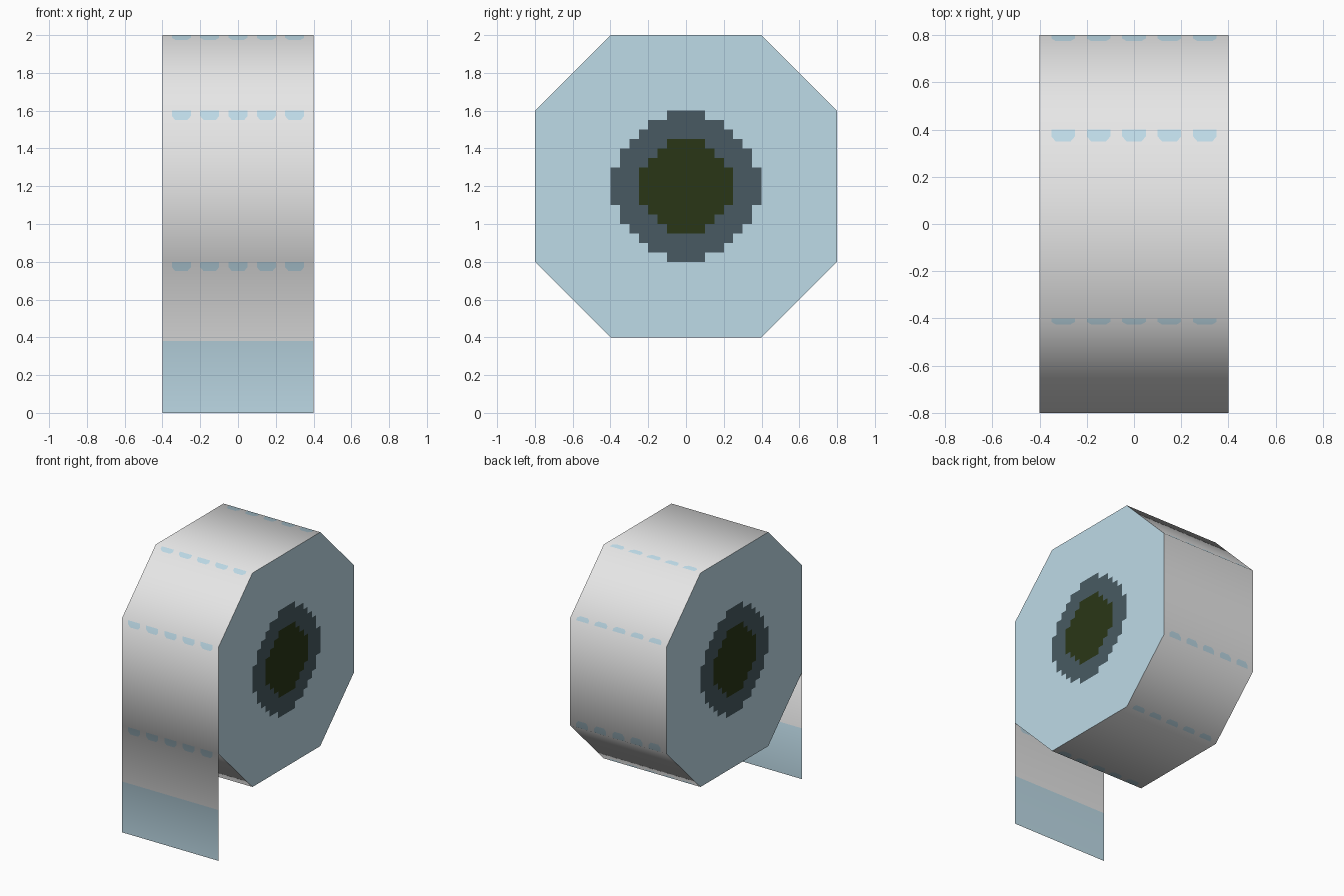
import bpy
from mathutils import Vector

if "Cube" in bpy.data.objects:
    bpy.data.objects.remove(bpy.data.objects["Cube"])

HALF, CZ = 0.4, 1.2


def material(name, rgb):
    m = bpy.data.materials.new(name)
    m.diffuse_color = (*rgb, 1)
    m.use_nodes = True
    m.node_tree.nodes["Principled BSDF"].inputs["Base Color"].default_value = m.diffuse_color
    return m


WHITE = material("paper white", (0.88, 0.88, 0.88))
BLUE = material("pale blue", (0.54, 0.74, 0.84))
SLATE = material("dark slate", (0.065, 0.102, 0.122))
OLIVE = material("dark olive", (0.023, 0.037, 0.008))


def make_object(name, verts, faces, mats, ids=None):
    me = bpy.data.meshes.new(name)
    me.from_pydata(verts, [], faces)
    for m in mats:
        me.materials.append(m)
    if ids:
        me.polygons.foreach_set("material_index", ids)
    ob = bpy.data.objects.new(name, me)
    bpy.context.collection.objects.link(ob)
    return ob


# Column positions: each perforation has a chamfer column on both sides
DASH, CH = 0.05, 0.018
cols = [(-HALF, "gap")]
for i in range(5):
    c = -0.3 + 0.15 * i
    cols += [(c - DASH, "left"), (c - DASH + CH, "mid"), (c + DASH - CH, "right"), (c + DASH, "gap")]
cols.append((HALF, "end"))


def paper_panel(name, p, q, np, nq, extra_rows=(), blue_from=2.0):
    """Flat panel from edge p to edge q (y, z) with perforations along p."""
    rows = [0, 0.036, 0.0625, *extra_rows, 1]
    verts, normals, faces, ids = [], [], [], []
    for t in rows:
        y, z = p[0] + (q[0] - p[0]) * t, p[1] + (q[1] - p[1]) * t
        n = np.lerp(nq, t).normalized()
        for x, _ in cols:
            verts.append((x, y, z))
            normals.append(n)
    w = len(cols)
    for r in range(len(rows) - 1):
        for k in range(w - 1):
            a, b = r * w + k, r * w + k + 1
            d, c = a + w, b + w
            kind = cols[k][1]
            if r == 1 and kind == "left":        # rounded corner
                faces += [(a, c, b), (a, d, c)]
                ids += [1, 0]
            elif r == 1 and kind == "right":
                faces += [(a, d, b), (b, d, c)]
                ids += [1, 0]
            else:
                faces.append((a, d, c, b))
                blue = (r < 2 and kind != "gap") or rows[r] >= blue_from
                ids.append(int(blue))
    ob = make_object(name, verts, faces, [WHITE, BLUE], ids)
    # Rounded shading across the panels
    ob.data.polygons.foreach_set("use_smooth", [True] * len(faces))
    ob.data.normals_split_custom_set_from_vertices(normals)


# Octagon profile (y, z), running up the back, over the top and down the front
octagon = [(0.4, 0.4), (0.8, 0.8), (0.8, 1.6), (0.4, 2.0),
           (-0.4, 2.0), (-0.8, 1.6), (-0.8, 0.8), (-0.4, 0.4)]
face_n = []
for i in range(8):
    (y0, z0), (y1, z1) = octagon[i], octagon[(i + 1) % 8]
    face_n.append(Vector((0, z1 - z0, y0 - y1)).normalized())
corner_n = [(face_n[i - 1] + face_n[i]).normalized() for i in range(8)]

# Outer wrap of the roll
for i in range(8):
    j = (i + 1) % 8
    paper_panel(f"roll_panel_{i + 1}", octagon[i], octagon[j], corner_n[i], corner_n[j])

# Loose hanging sheet with a blue end
paper_panel("hanging_sheet", (-0.8, 0.8), (-0.8, 0.0), corner_n[6], Vector((0, -1, 0)),
            extra_rows=(0.525,), blue_from=0.5)


def stepped_disc(steps):
    """Stair-stepped circle outline from one quadrant of half extents."""
    quad = []
    for i, (a, b) in enumerate(steps):
        quad.append((a, b))
        if i + 1 < len(steps):
            quad.append((steps[i + 1][0], b))
    pts = quad + [(-y, z) for y, z in reversed(quad)]
    pts += [(-y, -z) for y, z in quad] + [(y, -z) for y, z in reversed(quad)]
    return [(y, CZ + z) for y, z in pts]


tube = stepped_disc([(.4, .1), (.35, .2), (.3, .25), (.25, .3), (.2, .35), (.1, .4)])
hole = stepped_disc([(.25, .1), (.2, .15), (.15, .2), (.1, .25)])

# End faces with painted tube and hole on both sides
for side, s in (("right", 1), ("left", -1)):
    for name, outline, lift, mat in (("end_face", octagon, 0, BLUE),
                                     ("tube_end", tube, 0.002, SLATE),
                                     ("tube_hole", hole, 0.004, OLIVE)):
        verts = [(s * (HALF + lift), y, z) for y, z in outline]
        order = list(range(len(verts)))
        if s < 0:
            order.reverse()
        make_object(f"{side}_{name}", verts, [order], [mat])
